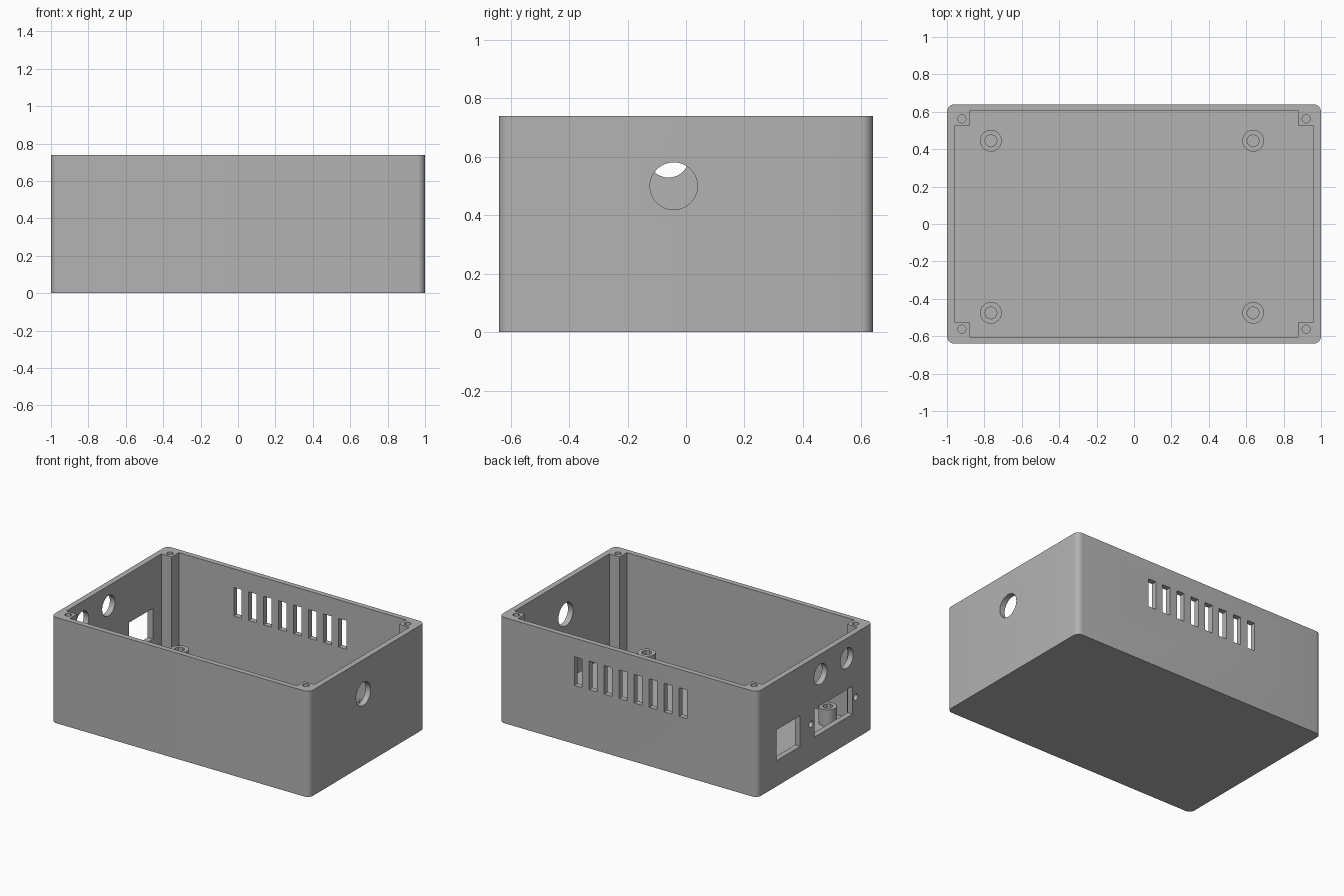
import bpy, bmesh, math
from mathutils import Matrix, Vector

cube = bpy.data.objects.get("Cube")
if cube:
    bpy.data.objects.remove(cube, do_unlink=True)

grey = bpy.data.materials.new("plain grey")
grey.use_nodes = True
grey.diffuse_color = (0.45, 0.45, 0.45, 1)
grey.node_tree.nodes["Principled BSDF"].inputs["Base Color"].default_value = grey.diffuse_color

HX, HY, H = 1.0, 0.64, 0.74       # half length, half width, height
WX, WY, FLOOR = 0.96, 0.603, 0.04  # inner wall faces and floor top
POST = 0.08                        # corner post side


def make_object(name, bm):
    bmesh.ops.recalc_face_normals(bm, faces=bm.faces)
    mesh = bpy.data.meshes.new(name)
    bm.to_mesh(mesh)
    bm.free()
    obj = bpy.data.objects.new(name, mesh)
    bpy.context.collection.objects.link(obj)
    mesh.materials.append(grey)
    return obj


def prism(bm, outline, z0, z1):
    base = bm.faces.new([bm.verts.new((x, y, z0)) for x, y in outline])
    top = bmesh.ops.extrude_face_region(bm, geom=[base])["geom"]
    bmesh.ops.translate(bm, vec=(0, 0, z1 - z0),
                        verts=[v for v in top if isinstance(v, bmesh.types.BMVert)])


def box(bm, lo, hi):
    lo, hi = Vector(lo), Vector(hi)
    bmesh.ops.create_cube(bm, size=1, matrix=Matrix.Translation((lo + hi) / 2)
                          @ Matrix.Diagonal((*(hi - lo), 1)))


def rod(bm, centre, radius, length, sides, along_x=False):
    turn = Matrix.Rotation(math.pi / 2, 4, "Y") if along_x else Matrix()
    bmesh.ops.create_cone(bm, cap_ends=True, segments=sides, radius1=radius, radius2=radius,
                          depth=length, matrix=Matrix.Translation(centre) @ turn)


def cut(target, bm):
    cutter = make_object("cutter", bm)
    cutter.hide_render = True
    mod = target.modifiers.new("cut", "BOOLEAN")
    mod.operation, mod.solver, mod.object = "DIFFERENCE", "EXACT", cutter
    bpy.context.view_layer.objects.active = target
    bpy.ops.object.modifier_apply(modifier=mod.name)
    bpy.data.objects.remove(cutter, do_unlink=True)


def smooth(obj):
    bpy.ops.object.select_all(action="DESELECT")
    obj.select_set(True)
    bpy.context.view_layer.objects.active = obj
    bpy.ops.object.shade_smooth_by_angle(angle=math.radians(30))


# Outer block with rounded upright edges
bm = bmesh.new()
box(bm, (-HX, -HY, 0), (HX, HY, H))
upright = [e for e in bm.edges if abs(e.verts[0].co.z - e.verts[1].co.z) > 0.1]
bmesh.ops.bevel(bm, geom=upright, offset=0.04, segments=8, profile=0.5, affect="EDGES")
case = make_object("open_case", bm)

# Hollow inside, leaving square posts in the corners
bm = bmesh.new()
quarter = [(WX, WY - POST), (WX - POST, WY - POST), (WX - POST, WY)]
outline = []
for sx, sy in ((1, 1), (-1, 1), (-1, -1), (1, -1)):
    corner = [(sx * x, sy * y) for x, y in quarter]
    outline += corner if sx * sy > 0 else corner[::-1]
prism(bm, outline, FLOOR, H + 0.1)
cut(case, bm)

bm = bmesh.new()
# Screw holes in the corner posts
for sx in (-1, 1):
    for sy in (-1, 1):
        rod(bm, (sx * 0.92, sy * 0.562, H), 0.022, 0.5, 12)
# Vent slots in the back wall
for i in range(8):
    x = -0.455 + 0.116 * i
    box(bm, (x, 0.58, 0.41), (x + 0.06, 0.7, 0.61))
# Cable hole in the +x wall
rod(bm, (1, -0.042, 0.5), 0.081, 0.2, 48, True)
# Round holes and the two windows in the -x wall
for y in (-0.06, -0.35):
    rod(bm, (-1, y, 0.6), 0.071, 0.2, 48, True)
box(bm, (-1.1, 0.165, 0.18), (-0.9, 0.43, 0.395))
box(bm, (-1.1, -0.415, 0.185), (-0.9, 0.01, 0.38))
# Small screw holes beside the wide window
for y in (0.045, -0.45):
    rod(bm, (-1, y, 0.29), 0.022, 0.2, 16, True)
cut(case, bm)
smooth(case)

# Board standoffs on the floor
for name, x, y in (("back_right", -0.765, 0.445), ("back_left", 0.637, 0.445),
                   ("front_right", -0.765, -0.475), ("front_left", 0.637, -0.475)):
    top = 0.155
    bm = bmesh.new()
    rod(bm, (x, y, (FLOOR + top) / 2), 0.058, top - FLOOR, 32)
    standoff = make_object(name + "_standoff", bm)
    bm = bmesh.new()
    rod(bm, (x, y, top), 0.033, 0.2, 8)
    cut(standoff, bm)
    smooth(standoff)
